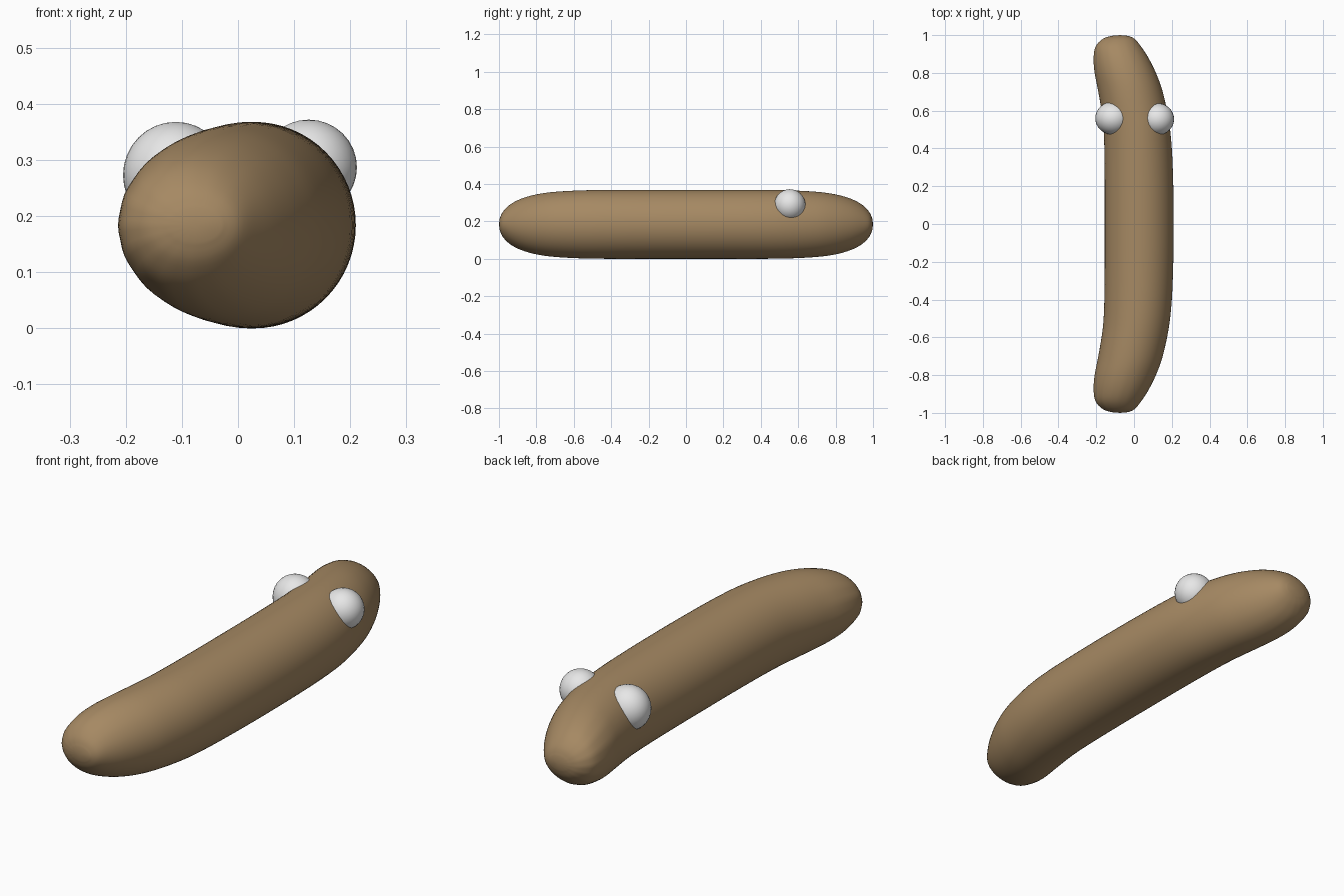
import bpy, bmesh, math
from mathutils import Vector

cube = bpy.data.objects.get("Cube")
if cube:
    bpy.data.objects.remove(cube, do_unlink=True)


def material(name, color):
    m = bpy.data.materials.new(name)
    m.use_nodes = True
    m.diffuse_color = color
    m.node_tree.nodes["Principled BSDF"].inputs["Base Color"].default_value = color
    return m


def finish(bm, name, mat):
    bmesh.ops.recalc_face_normals(bm, faces=bm.faces)
    for f in bm.faces:
        f.smooth = True
    me = bpy.data.meshes.new(name)
    bm.to_mesh(me)
    bm.free()
    me.materials.append(mat)
    ob = bpy.data.objects.new(name, me)
    bpy.context.collection.objects.link(ob)
    return ob


def smooth_path(points, steps):
    """Catmull-Rom interpolation through the points."""
    out = []
    for i in range(1, len(points) - 2):
        a, b, c, d = points[i - 1:i + 3]
        for k in range(steps):
            t = k / steps
            out.append(0.5 * (2 * b + (c - a) * t + (2 * a - 5 * b + 4 * c - d) * t**2
                              + (3 * b - a - 3 * c + d) * t**3))
    return out + [points[-2]]


brown = material("sausage brown", (0.38, 0.25, 0.125, 1))
white = material("eye white", (0.8, 0.8, 0.8, 1))

# Body: half profile as (y, side edge -x, side edge +x, half height), mirrored in y
half = [Vector(p) for p in (
    (0, -.155, .21, .184), (.2, -.155, .208, .184), (.4, -.157, .2, .184),
    (.55, -.165, .184, .182), (.7, -.189, .152, .174), (.8, -.208, .116, .16),
    (.88, -.213, .076, .137), (.94, -.202, .037, .106), (.98, -.165, .003, .066),
    (.996, -.12, -.03, .03))]
mirrored = [Vector((-p[0], *p[1:])) for p in reversed(half[1:])]
stations = mirrored + half
stations = [stations[0]] + stations + [stations[-1]]

SIDES = 64
bm = bmesh.new()
rings = []
for y, x0, x1, h in smooth_path(stations, 4):
    crease = 0.006 * min(1, max(0, (abs(y) - .7) / .2))
    ring = []
    for i in range(SIDES):
        a = math.tau * i / SIDES
        r = 1 + crease * math.cos(16 * a) * (1 - math.cos(a)) / 2
        ring.append(bm.verts.new(((x0 + x1) / 2 + (x1 - x0) / 2 * r * math.cos(a), y,
                                  .184 + h * r * math.sin(a))))
    rings.append(ring)
for a, b in zip(rings, rings[1:]):
    for i in range(SIDES):
        j = (i + 1) % SIDES
        bm.faces.new((a[i], a[j], b[j], b[i]))
# Rounded tips
for ring, y in ((rings[0], -1), (rings[-1], 1)):
    tip = bm.verts.new((-.075, y, .184))
    for i in range(SIDES):
        bm.faces.new((ring[i], ring[(i + 1) % SIDES], tip))
finish(bm, "body", brown)

# Eyes
for name, centre, size in (("left_eye", (.126, .555, .287), (.086, .084, .085)),
                           ("right_eye", (-.111, .56, .273), (.094, .088, .095))):
    bm = bmesh.new()
    bmesh.ops.create_uvsphere(bm, u_segments=32, v_segments=16, radius=1)
    bmesh.ops.scale(bm, vec=size, verts=bm.verts)
    bmesh.ops.translate(bm, vec=centre, verts=bm.verts)
    finish(bm, name, white)
